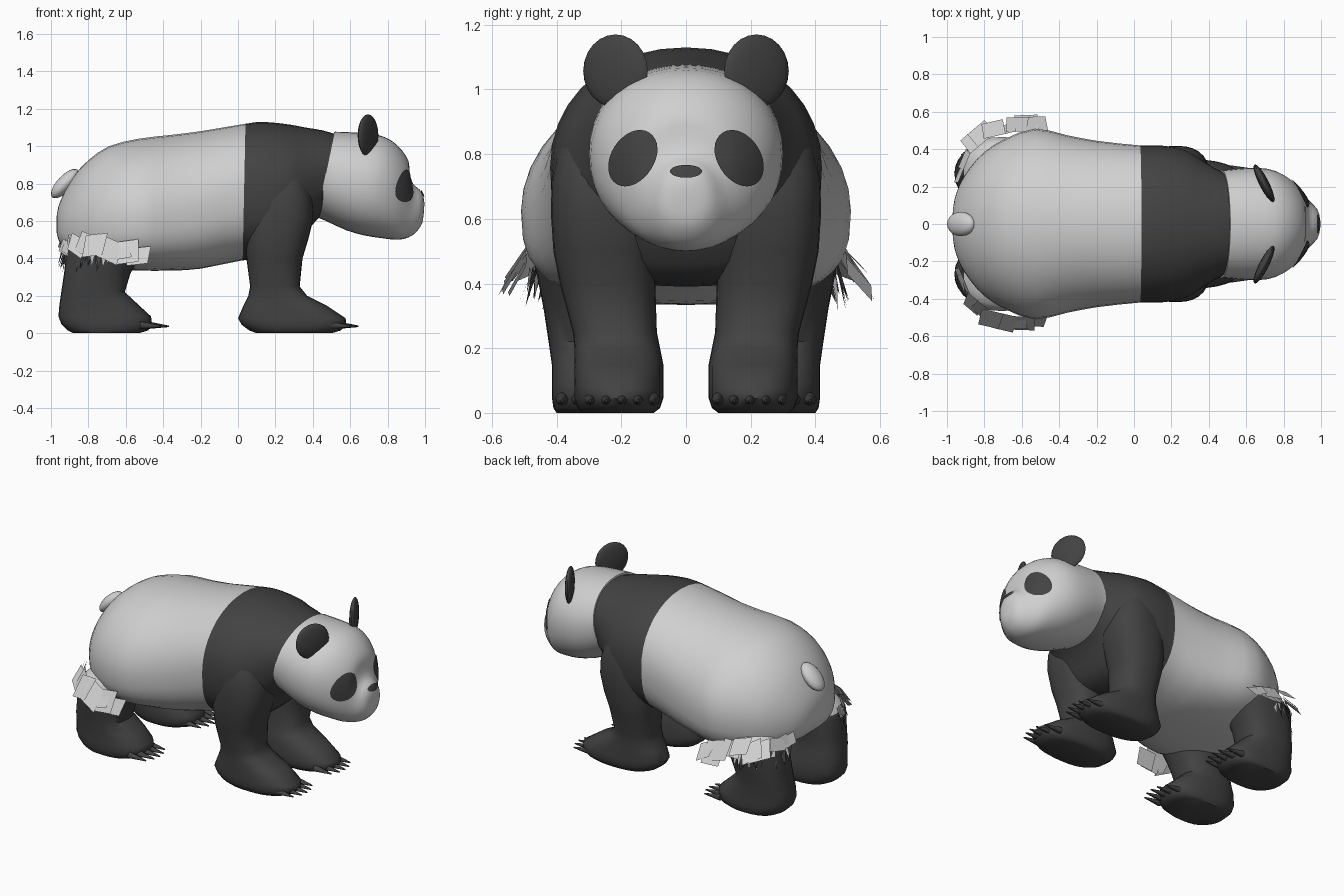
import bpy, bmesh, math, random
from mathutils import Vector, Matrix
from mathutils.bvhtree import BVHTree

if "Cube" in bpy.data.objects:
    bpy.data.objects.remove(bpy.data.objects["Cube"])

random.seed(4)


def material(name, v):
    m = bpy.data.materials.new(name)
    m.diffuse_color = (v, v, v, 1)
    m.use_nodes = True
    m.node_tree.nodes["Principled BSDF"].inputs["Base Color"].default_value = m.diffuse_color
    return m


LIGHT = material("light fur", 0.63)
DARK = material("dark fur", 0.055)


def finish(name, bm, mats, smooth=True, rule=None, fix=True):
    if fix:
        bmesh.ops.recalc_face_normals(bm, faces=bm.faces)
    me = bpy.data.meshes.new(name)
    bm.to_mesh(me)
    for m in mats:
        me.materials.append(m)
    if rule:
        for p in me.polygons:
            p.material_index = rule(p.center)
    if smooth:
        me.shade_smooth()
        me.set_sharp_from_angle(angle=math.radians(50))
    ob = bpy.data.objects.new(name, me)
    bpy.context.collection.objects.link(ob)
    return ob


def refine(rows, steps):
    """Catmull-Rom interpolation of ring parameters."""
    out, n = [], len(rows)
    for i in range(n - 1):
        p0, p1, p2, p3 = (rows[min(max(j, 0), n - 1)] for j in (i - 1, i, i + 1, i + 2))
        for k in range(steps):
            t = k / steps
            out.append([b + 0.5 * t * (c - a + t * (2*a - 5*b + 4*c - d + t * (3*(b - c) + d - a)))
                        for a, b, c, d in zip(p0, p1, p2, p3)])
    return out + [rows[-1]]


def power(v, e):
    return math.copysign(abs(v) ** e, v)


def loft(rings):
    bm = bmesh.new()
    vs = [[bm.verts.new(p) for p in r] for r in rings]
    n = len(vs[0])
    for a, b in zip(vs, vs[1:]):
        for i in range(n):
            bm.faces.new((a[i], a[(i + 1) % n], b[(i + 1) % n], b[i]))
    bm.faces.new(vs[0])
    bm.faces.new(vs[-1])
    return bm


def trunk(rows, low, sides=36):
    """Rows: top x, top z, bottom x, bottom z, half width. The rear sags a little."""
    rings = []
    for xt, zt, xb, zb, w in refine(rows, 2):
        ring = []
        sag = .09 * min(max(-xt / .4, 0), 1)
        for i in range(sides):
            a = math.tau * i / sides
            e = 2 / (2.1 if math.sin(a) > 0 else low)
            s, c = power(math.sin(a), e), power(math.cos(a), e)
            t = (s + 1) / 2 - sag * (1 - s * s)
            ring.append((xb + (xt - xb) * t, w * c, zb + (zt - zb) * t))
        rings.append(ring)
    return loft(rings)


def leg(name, rows, side, sides=28):
    """Rows: z, back x, front x, inner y, outer y."""
    rings = []
    for z, x0, x1, y0, y1 in rows:
        ring = []
        for i in range(sides):
            a = math.tau * i / sides
            c, s = power(math.cos(a), 2 / 2.5), power(math.sin(a), 2 / 2.5)
            ring.append(((x0 + x1) / 2 + (x1 - x0) / 2 * c,
                         side * ((y0 + y1) / 2 + (y1 - y0) / 2 * s), z))
        rings.append(ring)
    # Hind thighs turn light above the fur line
    finish(name, loft(rings), [DARK, LIGHT], rule=lambda c: int(c.x < -.3 and c.z > .46))


def ellipsoid(name, mat, loc, size, axis, angle):
    bm = bmesh.new()
    m = Matrix.Translation(loc) @ Matrix.Rotation(angle, 4, axis) @ Matrix.Diagonal((*size, 1))
    bmesh.ops.create_uvsphere(bm, u_segments=20, v_segments=12, radius=1, matrix=m)
    finish(name, bm, [mat])


# Torso: light rear, dark shoulder band
torso = [(-.970, .62, -.970, .54, .05), (-.96, .68, -.96, .50, .13), (-.925, .76, -.93, .45, .22),
         (-.87, .85, -.87, .40, .31), (-.80, .925, -.80, .37, .385), (-.69, 1.0, -.69, .345, .455),
         (-.53, 1.04, -.53, .335, .51), (-.36, 1.06, -.36, .335, .475), (-.2, 1.08, -.2, .345, .445),
         (.04, 1.12, .025, .39, .42), (.14, 1.13, .14, .39, .42), (.28, 1.115, .26, .41, .40),
         (.36, 1.10, .33, .46, .355), (.45, 1.085, .39, .57, .305), (.53, 1.062, .45, .635, .27)]
finish("torso", trunk(torso, 2.6), [LIGHT, DARK],
       rule=lambda c: int(c.x > .04 - .015 * (1.12 - c.z) / .73))

# Head with muzzle
head = [(.515, 1.077, .42, .62, .289), (.54, 1.077, .46, .605, .29), (.64, 1.072, .58, .55, .30),
        (.75, 1.06, .68, .522, .295), (.82, 1.03, .77, .508, .265), (.875, .98, .84, .50, .22),
        (.912, .92, .89, .505, .17), (.918, .86, .935, .525, .135), (.935, .80, .965, .555, .11),
        (.972, .768, .985, .59, .08), (.99, .735, .993, .64, .045), (.996, .70, .996, .68, .01)]
head_bm = trunk(head, 2.2, 40)
bmesh.ops.recalc_face_normals(head_bm, faces=head_bm.faces)
tree = BVHTree.FromBMesh(head_bm)
finish("head", head_bm, [LIGHT])


def face_patch(name, cy, cz, a, b, tilt):
    """Thin oval plate projected onto the face from the front."""
    bm = bmesh.new()
    rings = []
    n, levels = 32, 6
    for k in range(1, levels + 1):
        ring = []
        for i in range(n):
            t = math.tau * i / n
            u, v = a * math.cos(t) * k / levels, b * math.sin(t) * k / levels
            y = cy + u * math.cos(tilt) - v * math.sin(tilt)
            z = cz + u * math.sin(tilt) + v * math.cos(tilt)
            hit, nor, _, _ = tree.ray_cast(Vector((2, y, z)), Vector((-1, 0, 0)))
            ring.append(bm.verts.new(hit + nor * .005))
        rings.append(ring)
    bm.faces.new(rings[0])
    for p, q in zip(rings, rings[1:]):
        for i in range(n):
            j = (i + 1) % n
            bm.faces.new((p[i], q[i], q[j], p[j]))
    finish(name, bm, [DARK], fix=False)


face_patch("nose", 0, .745, .048, .019, 0)

# Tail
ellipsoid("tail", LIGHT, (-.925, 0, .80), (.10, .065, .042), 'Y', math.radians(-47))

front_rows = [(0, .10, .50, .10, .32), (.015, .06, .55, .08, .335), (.045, .02, .58, .07, .345),
              (.08, 0, .575, .07, .345), (.15, .03, .47, .07, .345), (.2, .055, .37, .08, .345),
              (.25, .065, .33, .09, .35), (.4, .045, .345, .095, .39), (.5, .04, .375, .09, .41),
              (.62, .04, .405, .07, .418), (.72, .06, .40, .06, .415), (.82, .09, .37, .06, .395),
              (.92, .14, .32, .1, .33)]
hind_rows = [(0, -.88, -.53, .14, .40), (.015, -.91, -.48, .13, .41), (.05, -.945, -.46, .12, .415),
             (.09, -.96, -.465, .12, .415), (.15, -.955, -.53, .12, .415), (.22, -.945, -.605, .14, .425),
             (.32, -.93, -.575, .14, .44), (.42, -.92, -.52, .12, .46), (.45, -.91, -.50, .12, .465),
             (.50, -.86, -.5, .15, .44), (.54, -.80, -.5, .18, .38)]


def claws(name, toe_x, foot_y, side):
    bm = bmesh.new()
    for i in range(5):
        d = (i - 2) * .049
        m = (Matrix.Translation((toe_x - 3.5 * d * d, side * (foot_y + d), .04))
             @ Matrix.Rotation(math.radians(93), 4, 'Y'))
        bmesh.ops.create_cone(bm, segments=8, radius1=.021, radius2=.004, depth=.12,
                              cap_ends=True, matrix=m)
    finish(name, bm, [DARK])


# Outline of the hip where the loose fur hangs
HIP = [Vector(p) for p in ((-.92, .25), (-.87, .37), (-.77, .455), (-.64, .485), (-.50, .49))]


def hip(t):
    s = min(max(t, 0), .999) * 4
    i = int(s)
    d = HIP[i + 1] - HIP[i]
    return HIP[i] + d * (s - i), Vector((-d.y, d.x)).normalized(), d.normalized()


def fur(name, mat, side, count, width, top, drop, flare, start, end, pointed):
    bm = bmesh.new()
    for k in range(count):
        t = start + (end - start) * (k + .5) / count + random.uniform(-.03, .03)
        p, out, along = hip(t)
        z = top - .08 * t * t + random.uniform(-.02, .02)
        f, dz = flare * random.uniform(.6, 1.2), drop * random.uniform(.7, 1.15)
        tips = (0,) if pointed else (.5, -.45)
        roll = random.uniform(-.03, .015)
        pts = [(-.5, .008, z - roll), (.5, .008, z + roll)]
        pts += [(w + random.uniform(-.15, .15), f, z - dz + 2 * w * roll) for w in tips]
        vs = []
        for w, o, h in pts:
            q = p + along * (w * width) + out * o
            vs.append(bm.verts.new((q.x, side * q.y, h)))
        bm.faces.new(vs[::-1] if side > 0 else vs)
    for face in bm.faces:
        # Every tuft faces outward
        c = face.calc_center_median() - Vector((-.6, side * .2, .45))
        face.normal_update()
        if face.normal.dot(c) < 0:
            face.normal_flip()
    finish(name, bm, [mat], smooth=False, fix=False)


for side, tag in ((-1, "right"), (1, "left")):
    leg(tag + "_front_leg", front_rows, side)
    leg(tag + "_hind_leg", hind_rows, side)
    claws(tag + "_front_claws", .585, .198, side)
    claws(tag + "_hind_claws", -.43, .285, side)
    ellipsoid(tag + "_ear", DARK, (.695, side * .218, 1.057), (.026, .112, .113), 'Z',
              side * math.radians(27))
    face_patch(tag + "_eye_patch", side * .162, .787, .066, .093, side * math.radians(32))
    # Ragged fur above the hind legs
    fur(tag + "_fur_flaps", LIGHT, side, 7, .12, .535, .11, .085, .3, 1.0, False)
    fur(tag + "_rear_fur", LIGHT, side, 5, .09, .50, .07, .035, 0, .4, False)
    fur(tag + "_light_tufts", LIGHT, side, 9, .035, .46, .10, .03, 0, .7, True)
    fur(tag + "_dark_tufts", DARK, side, 14, .045, .47, .12, .05, 0, .6, True)
